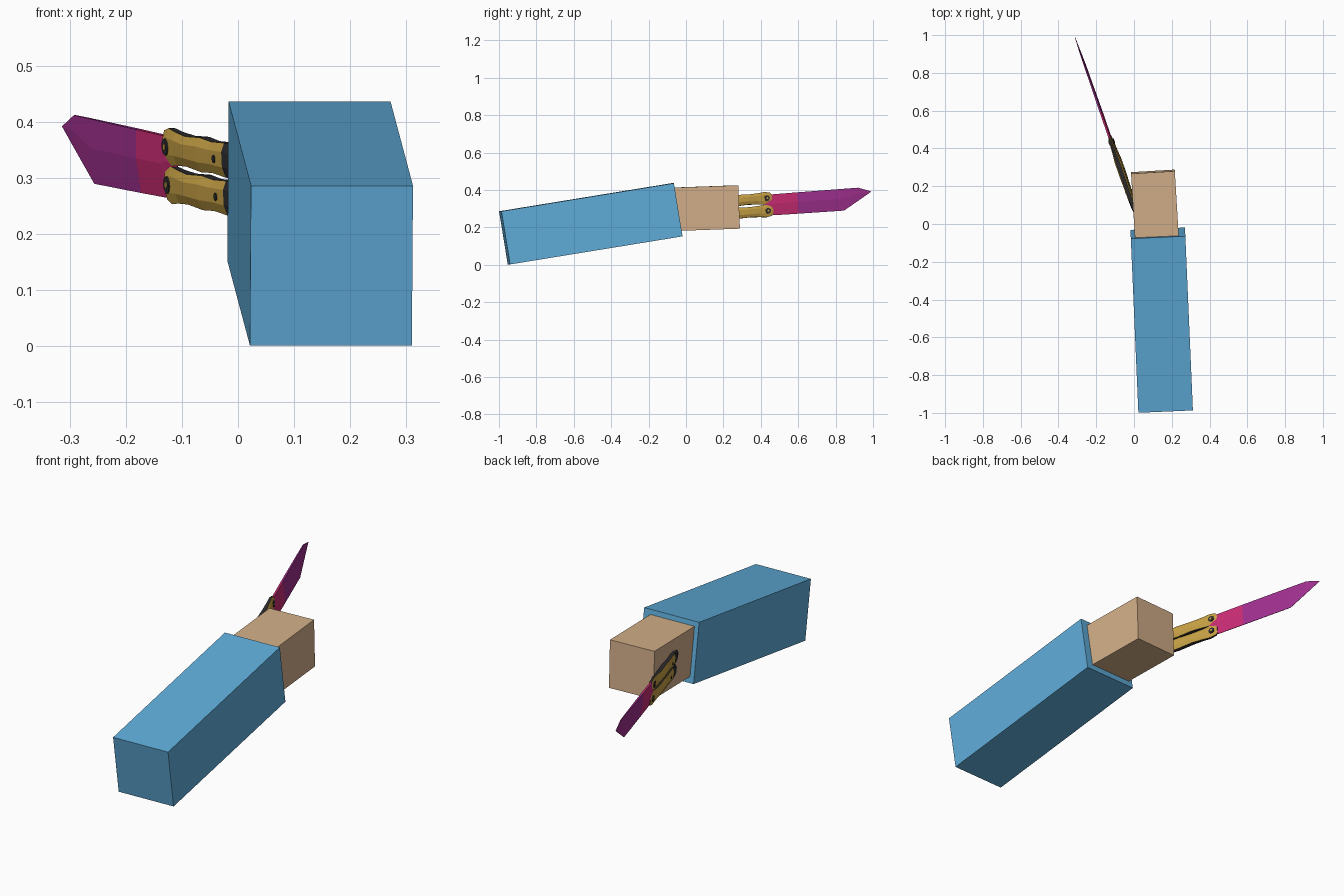
import bpy, bmesh
from mathutils import Matrix, Vector

old = bpy.data.objects.get("Cube")
if old:
    bpy.data.objects.remove(old, do_unlink=True)


def material(name, rgb, rough=0.6):
    m = bpy.data.materials.new(name)
    m.use_nodes = True
    m.diffuse_color = (*rgb, 1)
    bsdf = m.node_tree.nodes["Principled BSDF"]
    bsdf.inputs["Base Color"].default_value = (*rgb, 1)
    bsdf.inputs["Roughness"].default_value = rough
    return m


BLUE = material("sleeve blue", (0.115, 0.41, 0.69))
TAN = material("skin tan", (0.65, 0.43, 0.25))
GOLD = material("handle gold", (0.58, 0.36, 0.06))
DARK = material("dark steel", (0.026, 0.026, 0.03))
PINK = material("blade pink", (0.60, 0.026, 0.18))
PURPLE = material("blade purple", (0.36, 0.03, 0.28))


def frame(origin, axis, up=(0, 0, 1)):
    """Matrix with local x along the axis, local z as near to up as possible."""
    a = Vector(axis).normalized()
    u = Vector(up)
    u = (u - a * u.dot(a)).normalized()
    n = u.cross(a)
    return Matrix.Translation(origin) @ Matrix((a, n, u)).transposed().to_4x4()


def finish(name, bm, matrix, mats, rule=None):
    bmesh.ops.recalc_face_normals(bm, faces=bm.faces)
    bm.normal_update()
    if rule:
        for f in bm.faces:
            f.material_index = rule(f)
    bm.transform(matrix)
    mesh = bpy.data.meshes.new(name)
    bm.to_mesh(mesh)
    bm.free()
    for m in mats:
        mesh.materials.append(m)
    ob = bpy.data.objects.new(name, mesh)
    bpy.context.collection.objects.link(ob)
    return ob


def block(name, matrix, length, width, height, mat):
    """Box running forward from the frame's origin."""
    bm = bmesh.new()
    bmesh.ops.create_cube(bm, size=1)
    bm.transform(Matrix.Translation((length / 2, 0, 0)) @ Matrix.Diagonal((length, width, height, 1)))
    return finish(name, bm, matrix, [mat])


def loft(name, stations, section, matrix, mats, rule):
    """Skin stations (along, top, bottom, half thickness) with a shared cross-section."""
    bm = bmesh.new()
    rings = [[bm.verts.new((s, side * h, bot + (top - bot) * z)) for side, z in section]
             for s, top, bot, h in stations]
    count = len(section)
    for r0, r1 in zip(rings, rings[1:]):
        for i in range(count):
            j = (i + 1) % count
            bm.faces.new((r0[i], r0[j], r1[j], r1[i]))
    bm.faces.new(rings[0])
    bm.faces.new(rings[-1])
    return finish(name, bm, matrix, mats, rule)


def pin(name, along, up, radius, half, mat):
    """Short cylinder across the knife."""
    bm = bmesh.new()
    bmesh.ops.create_cone(bm, cap_ends=True, segments=12, radius1=radius, radius2=radius, depth=2 * half)
    bm.transform(Matrix.Translation((along, 0, up)) @ Matrix.Rotation(1.5708, 4, 'X'))
    return finish(name, bm, knife, [mat])


# Arm: sleeve and hand blocks
block("sleeve", frame((0.1665, -0.97, 0.144), (-0.04, 0.922, 0.15)), 0.935, 0.289, 0.288, BLUE)
hand_axis = Vector((-0.06, 0.997, 0.036)).normalized()
hand_back = Vector((0.1, 0.277, 0.309))
block("hand", frame(hand_back - hand_axis * 0.4, hand_axis), 0.4, 0.232, 0.232, TAN)

# Knife frame, with its origin where the blade meets the handles
knife = frame((-0.122, 0.445, 0.32), (-0.326, 0.942, 0.075), (-0.08, 0, 1))

# Blade: flat spine, ground edge, clipped tip
blade = [(-0.03, 0.035, -0.03, 0.006), (0, 0.055, -0.04, 0.008), (0.021, 0.055, -0.057, 0.008),
         (0.16, 0.055, -0.059, 0.008), (0.418, 0.0545, -0.062, 0.005),
         (0.51, 0.054, -0.012, 0.003), (0.581, 0.029, 0.027, 0.001)]
blade_section = [(0.6, 1), (1, 0.55), (0.15, 0), (-0.15, 0), (-1, 0.55), (-0.6, 1)]
loft("blade", blade, blade_section, knife, [PINK, PURPLE],
     lambda f: int(f.calc_center_median().x > 0.16))

# Handles: faceted gold scales with dark edges and dark rear ends
handle_section = [(0.55, 1), (1, 0.75), (1, 0.3), (0.55, 0), (-0.55, 0), (-1, 0.3), (-1, 0.75), (-0.55, 1)]
profile = [(0.018, 0.018, 0.006), (0.008, 0.028, 0.008), (-0.02, 0.034, 0.01), (-0.06, 0.03, 0.012),
           (-0.12, 0.027, 0.017), (-0.2, 0.031, 0.017), (-0.26, 0.028, 0.015),
           (-0.33, 0.031, 0.014), (-0.38, 0.03, 0.012), (-0.4, 0.02, 0.009)]


def handle_rule(f):
    return int(abs(f.normal.y) < 0.3 or f.calc_center_median().x < -0.34)


for label, mid in (("upper", 0.037), ("lower", -0.031)):
    stations = [(s, mid + r, mid - r, h) for s, r, h in profile]
    loft(label + "_handle", stations, handle_section, knife, [GOLD, DARK], handle_rule)
    pin(label + "_pivot", -0.012, mid, 0.015, 0.0125, DARK)
    pin(label + "_pivot_screw", -0.012, mid, 0.006, 0.014, GOLD)
    pin(label + "_rear_screw", -0.29, mid, 0.007, 0.0165, DARK)
